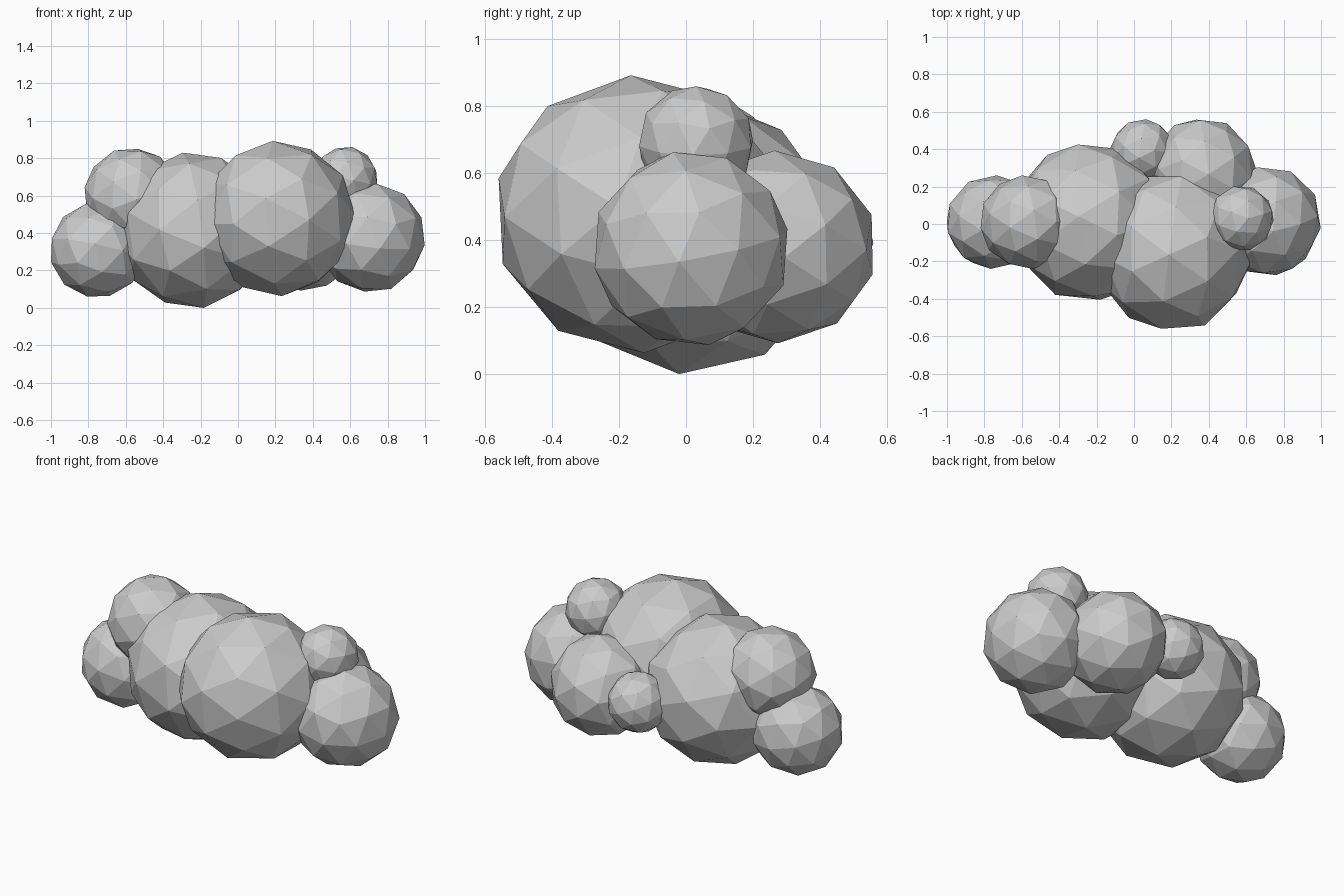
import bpy, random
from mathutils import Euler

if "Cube" in bpy.data.objects:
    bpy.data.objects.remove(bpy.data.objects["Cube"])

random.seed(4)

# Puffs of the cloud: centre x, y, z and radius
PUFFS = [
    (0.21, -0.145, 0.478, 0.415),   # large front right
    (-0.24, 0.01, 0.415, 0.415),    # large left
    (-0.75, 0.01, 0.31, 0.25),      # far left, low
    (-0.57, 0.01, 0.60, 0.25),      # left, high
    (0.71, 0.015, 0.375, 0.288),    # far right
    (0.575, 0.03, 0.69, 0.17),      # small right, high
    (0.365, 0.27, 0.38, 0.288),     # back right
    (0.045, 0.39, 0.405, 0.17),     # small back
]


def puff(x, y, z, r):
    """Faceted ball, randomly turned, fitted to the wanted size."""
    bpy.ops.mesh.primitive_ico_sphere_add(subdivisions=2, radius=1)
    ob = bpy.context.object
    turn = Euler([random.uniform(0, 6.28) for _ in range(3)]).to_matrix().to_4x4()
    ob.data.transform(turn)
    vs = ob.data.vertices
    half = [max(v.co[i] for v in vs) for i in range(3)]
    for v in vs:
        v.co = [v.co[i] / half[i] * r for i in range(3)]
        v.co.x += x
        v.co.y += y
        v.co.z += z
    return ob


# Fuse all puffs into one skin
cloud = puff(*PUFFS[0])
cloud.name = "cloud"
for p in PUFFS[1:]:
    other = puff(*p)
    mod = cloud.modifiers.new("fuse", 'BOOLEAN')
    mod.operation = 'UNION'
    mod.solver = 'EXACT'
    mod.object = other
    bpy.context.view_layer.objects.active = cloud
    bpy.ops.object.modifier_apply(modifier=mod.name)
    bpy.data.objects.remove(other)

# Flat facets
for f in cloud.data.polygons:
    f.use_smooth = False
